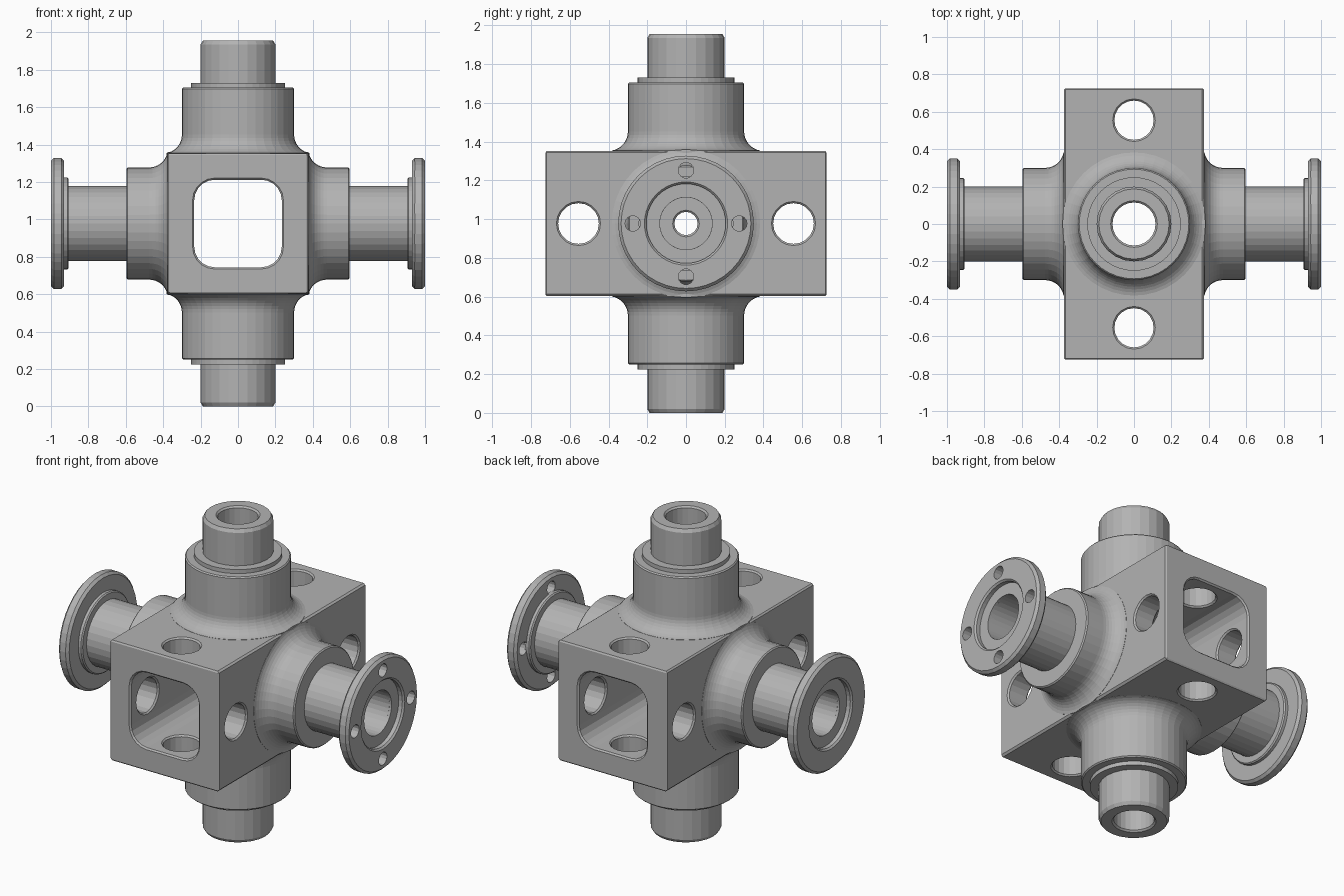
import bpy, bmesh, math
from mathutils import Matrix, Vector

CENTER = Matrix.Translation((0, 0, 0.9775))

old = bpy.data.objects.get("Cube")
if old:
    bpy.data.objects.remove(old, do_unlink=True)

steel = bpy.data.materials.new("plain grey metal")
steel.use_nodes = True
grey = (0.45, 0.45, 0.45, 1)
steel.diffuse_color = grey
steel.node_tree.nodes["Principled BSDF"].inputs["Base Color"].default_value = grey


def finish(name, bm, matrix):
    bm.transform(CENTER @ matrix)
    bmesh.ops.recalc_face_normals(bm, faces=bm.faces)
    mesh = bpy.data.meshes.new(name)
    bm.to_mesh(mesh)
    bm.free()
    mesh.materials.append(steel)
    obj = bpy.data.objects.new(name, mesh)
    bpy.context.collection.objects.link(obj)
    return obj


def lathe(name, profile, segments, matrix):
    """Spin a closed (radius, height) outline into a hollow ring."""
    bm = bmesh.new()
    verts = [bm.verts.new((r, 0, h)) for r, h in profile]
    edges = [bm.edges.new((v, verts[i - 1])) for i, v in enumerate(verts)]
    bmesh.ops.spin(bm, geom=verts + edges, axis=(0, 0, 1), cent=(0, 0, 0),
                   angle=math.tau, steps=segments)
    bmesh.ops.remove_doubles(bm, verts=bm.verts, dist=0.0001)
    return finish(name, bm, matrix)


def rod(radius, length, matrix, segments=20):
    bm = bmesh.new()
    bmesh.ops.create_cone(bm, cap_ends=True, segments=segments, radius1=radius,
                          radius2=radius, depth=length)
    return finish("cutter", bm, matrix)


def block(name, size, matrix=Matrix(), round_y=0):
    bm = bmesh.new()
    bmesh.ops.create_cube(bm, size=1)
    bmesh.ops.scale(bm, vec=size, verts=bm.verts)
    if round_y:
        along = [e for e in bm.edges
                 if abs((e.verts[0].co - e.verts[1].co).y) > 0.1]
        bmesh.ops.bevel(bm, geom=along, offset=round_y, segments=5,
                        profile=0.5, affect='EDGES')
    return finish(name, bm, matrix)


def cut(obj, cutters, bevel=0):
    """Subtract the cutters, soften sharp edges, then bake the result."""
    for c in cutters:
        c.hide_render = True
        mod = obj.modifiers.new("cut", 'BOOLEAN')
        mod.operation, mod.solver, mod.object = 'DIFFERENCE', 'EXACT', c
    if bevel:
        mod = obj.modifiers.new("soft edge", 'BEVEL')
        mod.width, mod.segments = bevel, 1
        mod.limit_method, mod.angle_limit = 'ANGLE', math.radians(60)
        mod.use_clamp_overlap = False
    bpy.context.view_layer.update()
    graph = bpy.context.evaluated_depsgraph_get()
    baked = bpy.data.meshes.new_from_object(obj.evaluated_get(graph))
    obj.modifiers.clear()
    obj.data = baked
    for c in cutters:
        bpy.data.objects.remove(c, do_unlink=True)


def turn(degrees):
    return Matrix.Rotation(math.radians(degrees), 4, 'Y')


# Central housing: square tunnel front to back, cross holes, central bores
housing = block("housing", (0.75, 1.45, 0.75))
cutters = [block("cutter", (0.468, 2, 0.468), round_y=0.11),
           rod(0.115, 2, Matrix(), 24), rod(0.06, 2, turn(90), 16)]
for y in (-0.555, 0.555):
    for angle in (0, 90):
        cutters.append(rod(0.105, 2, Matrix.Translation((0, y, 0)) @ turn(angle)))
cut(housing, cutters, bevel=0.009)


def collar(name, top, matrix):
    """Boss that flares into the housing with a concave fillet."""
    arc = [math.radians(a) for a in range(0, 81, 10)]
    fillet = [(0.4 - 0.1 * math.cos(a), 0.475 - 0.1 * math.sin(a)) for a in arc]
    outline = [(0.16, 0.36), (0.16, top), (0.293, top), (0.3, top - 0.007)]
    lathe(name, outline + fillet + [(0.382, 0.36)], 40, matrix)


# Upper and lower spigots
for side, angle in (("upper", 0), ("lower", 180)):
    m = turn(angle)
    collar(side + "_collar", 0.7275, m)
    lathe(side + "_step_ring", [(0.16, 0.7), (0.25, 0.7), (0.25, 0.7525),
                                (0.16, 0.7525)], 40, m)
    lathe(side + "_spigot", [(0.115, 0.36), (0.2, 0.36), (0.2, 0.9575),
                             (0.188, 0.9775), (0.125, 0.9775),
                             (0.115, 0.9675)], 24, m)

# Left and right flanged pipes
for side, angle in (("left", 90), ("right", -90)):
    m = turn(angle)
    collar(side + "_collar", 0.597, m)
    lathe(side + "_pipe", [(0.135, 0.36), (0.2, 0.36), (0.2, 0.95),
                           (0.135, 0.95)], 32, m)
    lathe(side + "_neck_ring", [(0.16, 0.905), (0.238, 0.905), (0.245, 0.912),
                                (0.245, 0.94), (0.16, 0.94)], 40, m)
    flange = lathe(side + "_flange", [
        (0.135, 0.93), (0.335, 0.93), (0.35, 0.945), (0.35, 0.985),
        (0.335, 1), (0.215, 1), (0.205, 0.99), (0.205, 0.965),
        (0.135, 0.965)], 40, m)
    bolts = []
    for i in range(4):
        spot = Matrix.Rotation(i * math.pi / 2, 4, 'Z') @ Vector((0.275, 0, 0.96))
        bolts.append(rod(0.04, 0.2, m @ Matrix.Translation(spot), 14))
    cut(flange, bolts)
